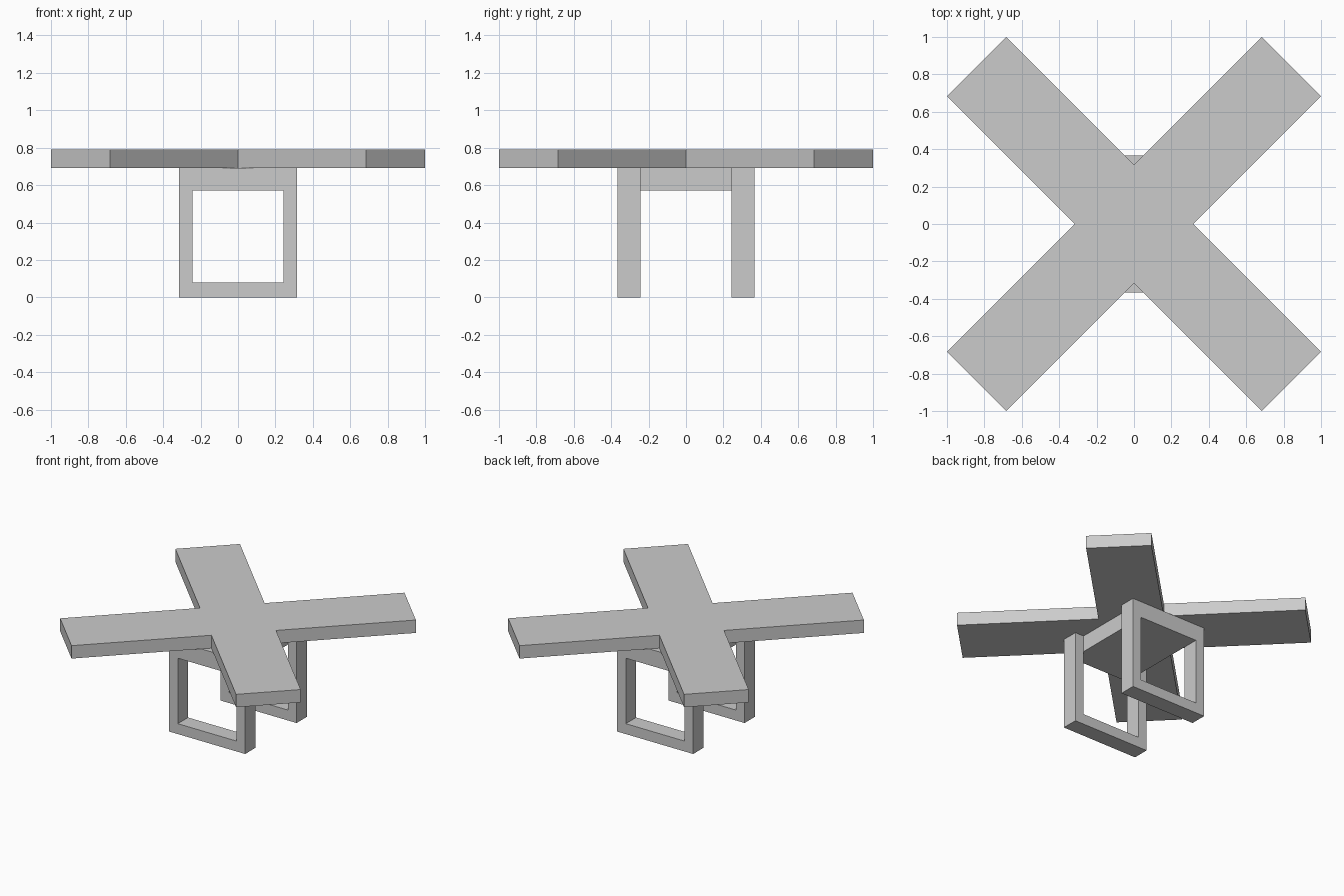
import bpy
import bmesh

if "Cube" in bpy.data.objects:
    bpy.data.objects.remove(bpy.data.objects["Cube"])

TOP_LOW, TOP_HIGH = 0.692, 0.789   # cross-shaped top
RAIL_LOW = 0.57                    # underside of the upper rails
Y_IN, Y_OUT = 0.244, 0.366         # depth range of each leg frame


def finish(name, bm):
    bmesh.ops.recalc_face_normals(bm, faces=bm.faces)
    mesh = bpy.data.meshes.new(name)
    bm.to_mesh(mesh)
    bm.free()
    obj = bpy.data.objects.new(name, mesh)
    bpy.context.collection.objects.link(obj)
    return obj


def prism(name, outline, z0, z1):
    bm = bmesh.new()
    face = bm.faces.new([bm.verts.new((x, y, z0)) for x, y in outline])
    ext = bmesh.ops.extrude_face_region(bm, geom=[face], use_keep_orig=True)
    verts = [v for v in ext["geom"] if isinstance(v, bmesh.types.BMVert)]
    bmesh.ops.translate(bm, verts=verts, vec=(0, 0, z1 - z0))
    return finish(name, bm)


def rect(x, z0, z1):
    return [(-x, z0), (x, z0), (x, z1), (-x, z1)]


def leg_frame(name, y0, y1):
    bm = bmesh.new()
    # Four loops: outer front, outer back, inner back, inner front
    outer, inner = rect(0.316, 0, TOP_LOW), rect(0.244, 0.078, RAIL_LOW)
    loops = [[bm.verts.new((x, y, z)) for x, z in prof]
             for prof, y in ((outer, y0), (outer, y1), (inner, y1), (inner, y0))]
    for k in range(4):
        a, b = loops[k], loops[(k + 1) % 4]
        for i in range(4):
            j = (i + 1) % 4
            bm.faces.new((a[i], a[j], b[j], b[i]))
    return finish(name, bm)


# Cross top: one arm's three points, turned a quarter each time
n, e = 0.316, 0.684
outline = []
x_y = [(n, 0), (1, e), (e, 1)]
for _ in range(4):
    outline += x_y
    x_y = [(-y, x) for x, y in x_y]
prism("cross_top", outline, TOP_LOW, TOP_HIGH)

# Open rectangular leg frames, front and back
leg_frame("front_leg_frame", -Y_OUT, -Y_IN)
leg_frame("back_leg_frame", Y_IN, Y_OUT)

# Solid block joining the frames under the top
prism("centre_block", rect(0.244, -Y_IN, Y_IN), RAIL_LOW, TOP_LOW)
